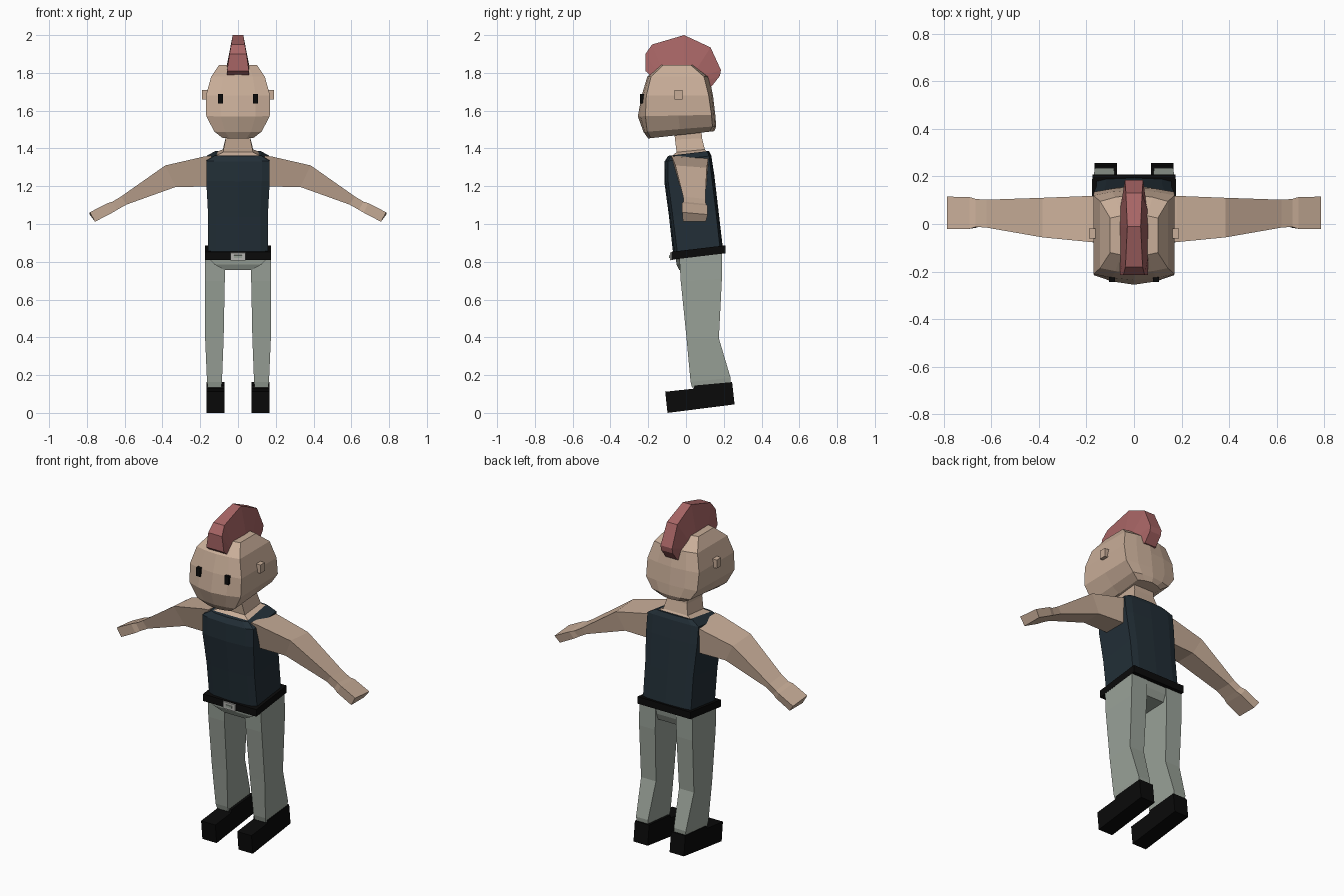
import bpy, bmesh


def colour(name, rgb):
    m = bpy.data.materials.new(name)
    m.diffuse_color = (*rgb, 1)
    return m


SKIN = colour("skin", (0.58, 0.42, 0.315))
SHIRT = colour("navy shirt", (0.016, 0.028, 0.038))
TROUSERS = colour("grey trousers", (0.32, 0.36, 0.315))
BLACK = colour("black", (0.003, 0.003, 0.003))
HAIR = colour("red hair", (0.39, 0.13, 0.13))
METAL = colour("buckle metal", (0.45, 0.45, 0.43))


def loft(name, rings, mat, mirror=False):
    """Skin a list of equal-length point rings and cap both ends."""
    bm = bmesh.new()
    rows = [[bm.verts.new(p) for p in r] for r in rings]
    n = len(rows[0])
    for a, b in zip(rows, rows[1:]):
        for i in range(n):
            j = (i + 1) % n
            bm.faces.new((a[i], a[j], b[j], b[i]))
    bm.faces.new(rows[0][::-1])
    bm.faces.new(rows[-1])
    bmesh.ops.recalc_face_normals(bm, faces=bm.faces)
    me = bpy.data.meshes.new(name)
    bm.to_mesh(me)
    bm.free()
    me.materials.append(mat)
    ob = bpy.data.objects.new(name, me)
    bpy.context.collection.objects.link(ob)
    if mirror:
        ob.modifiers.new("mirror", 'MIRROR')
    return ob


def rect(x0, x1, y0, y1, z, tilt=0.0):
    return [(x, y, z + tilt * y) for x, y in
            ((x0, y0), (x1, y0), (x1, y1), (x0, y1))]


def box(name, x0, x1, y0, y1, z0, z1, mat, mirror=False, tilt=0.0):
    return loft(name, [rect(x0, x1, y0, y1, z0, tilt),
                       rect(x0, x1, y0, y1, z1, tilt)], mat, mirror)


def body_ring(z, w, yf, ysf, ysb, yb, tilt, mid=0.55):
    """Symmetric ring: bulged front and back, straight sides."""
    half = [(0, yf), (w * mid, yf + (ysf - yf) * 0.35), (w, ysf), (w, (ysf + ysb) / 2),
            (w, ysb), (w * mid, yb + (ysb - yb) * 0.35), (0, yb)]
    pts = half + [(-x, y) for x, y in half[-2:0:-1]]
    return [(x, y, z + tilt * y) for x, y in pts]


# Head: rounded front outline, deep flat sides
loft("head", [body_ring(*r) for r in (
    (1.475, 0.080, -0.200, -0.185, 0.125, 0.150, 0.11),
    (1.505, 0.125, -0.225, -0.205, 0.140, 0.160, 0.08),
    (1.575, 0.168, -0.255, -0.215, 0.135, 0.155, 0.02),
    (1.680, 0.170, -0.235, -0.210, 0.120, 0.143, 0.0),
    (1.780, 0.142, -0.205, -0.185, 0.095, 0.122, 0.0),
    (1.842, 0.100, -0.135, -0.120, 0.025, 0.040, 0.0))], SKIN)
box("ear", 0.155, 0.190, -0.060, -0.018, 1.66, 1.71, SKIN, True)
box("eye", 0.080, 0.106, -0.243, -0.215, 1.637, 1.687, BLACK, True)

# Mohawk: fan of cross-sections from forehead to nape (inner y, z, outer y, z, widths)
loft("mohawk_hair", [[(-wi, yi, zi), (-wo, yo, zo), (wo, yo, zo), (wi, yi, zi)]
     for yi, zi, yo, zo, wi, wo in (
         (-0.180, 1.780, -0.215, 1.810, 0.060, 0.058),
         (-0.150, 1.800, -0.215, 1.900, 0.060, 0.045),
         (-0.130, 1.820, -0.180, 1.950, 0.060, 0.036),
         (-0.010, 1.825, -0.010, 2.000, 0.062, 0.028),
         (0.050, 1.810, 0.130, 1.935, 0.060, 0.034),
         (0.085, 1.780, 0.185, 1.815, 0.052, 0.038),
         (0.100, 1.755, 0.180, 1.785, 0.048, 0.038),
         (0.115, 1.725, 0.137, 1.730, 0.044, 0.038))], HAIR)

# Neck flaring into the bare skin inside the shirt collar
loft("neck", [rect(-0.120, 0.120, -0.075, 0.112, 1.368, 0.10),
              rect(-0.080, 0.080, -0.050, 0.100, 1.385, 0.10),
              rect(-0.066, 0.066, -0.058, 0.085, 1.45, 0.05),
              rect(-0.066, 0.066, -0.065, 0.080, 1.51, 0.05)], SKIN)

# Sleeveless shirt
loft("sleeveless_shirt", [body_ring(*r, 0.12, 0.75) for r in (
    (0.850, 0.158, -0.068, -0.045, 0.180, 0.195),
    (1.050, 0.158, -0.090, -0.070, 0.158, 0.172),
    (1.240, 0.168, -0.115, -0.095, 0.135, 0.150),
    (1.345, 0.168, -0.113, -0.095, 0.122, 0.134),
    (1.372, 0.122, -0.095, -0.078, 0.112, 0.122))], SHIRT)

# Arms: sections (top x, z, bottom x, z, front y, back y)
loft("arm", [[(xt, y0, zt), (xt, y1, zt - 0.012), (xb, y1 - 0.01, zb), (xb, y0 + dy, zb)]
     for xt, zt, xb, zb, y0, y1, dy in (
         (0.140, 1.362, 0.140, 1.200, -0.078, 0.118, 0.045),
         (0.180, 1.357, 0.175, 1.198, -0.076, 0.118, 0.045),
         (0.385, 1.310, 0.330, 1.196, -0.056, 0.110, 0.030),
         (0.620, 1.145, 0.590, 1.103, -0.015, 0.102, 0.008),
         (0.665, 1.118, 0.640, 1.075, -0.012, 0.105, 0.004),
         (0.690, 1.110, 0.665, 1.060, -0.020, 0.113, 0.004),
         (0.785, 1.062, 0.757, 1.012, -0.020, 0.115, 0.004))], SKIN, True)

# Belt and buckle
box("belt", -0.175, 0.175, -0.078, 0.208, 0.820, 0.862, BLACK, tilt=0.12)
box("buckle", -0.040, 0.040, -0.086, -0.070, 0.818, 0.858, METAL, tilt=0.12)
box("buckle_slot", -0.020, 0.020, -0.089, -0.080, 0.831, 0.845, TROUSERS, tilt=0.12)

# Trousers: hips tapering to the crotch, and two legs
loft("trouser_hips", [rect(-0.070, 0.070, -0.035, 0.165, 0.757, 0.04),
                      rect(-0.125, 0.125, -0.050, 0.182, 0.790, 0.08),
                      rect(-0.165, 0.165, -0.055, 0.190, 0.835, 0.12)], TROUSERS)
loft("trouser_leg", [rect(*r) for r in (
    (0.066, 0.174, -0.035, 0.190, 0.825, 0.12),
    (0.070, 0.176, -0.028, 0.190, 0.700, 0.05),
    (0.076, 0.174, 0.003, 0.174, 0.395, 0.0),
    (0.085, 0.164, 0.024, 0.236, 0.162, 0.10),
    (0.088, 0.160, 0.032, 0.234, 0.130, 0.10))], TROUSERS, True)

# Shoes: tilted side profile with a low toe and raised heel
shoe = [(-0.110, 0.112), (-0.098, 0.000), (0.257, 0.045),
        (0.244, 0.163), (0.045, 0.145), (0.040, 0.128)]
loft("shoe", [[(x, y, z) for y, z in shoe] for x in (0.072, 0.166)], BLACK, True)
